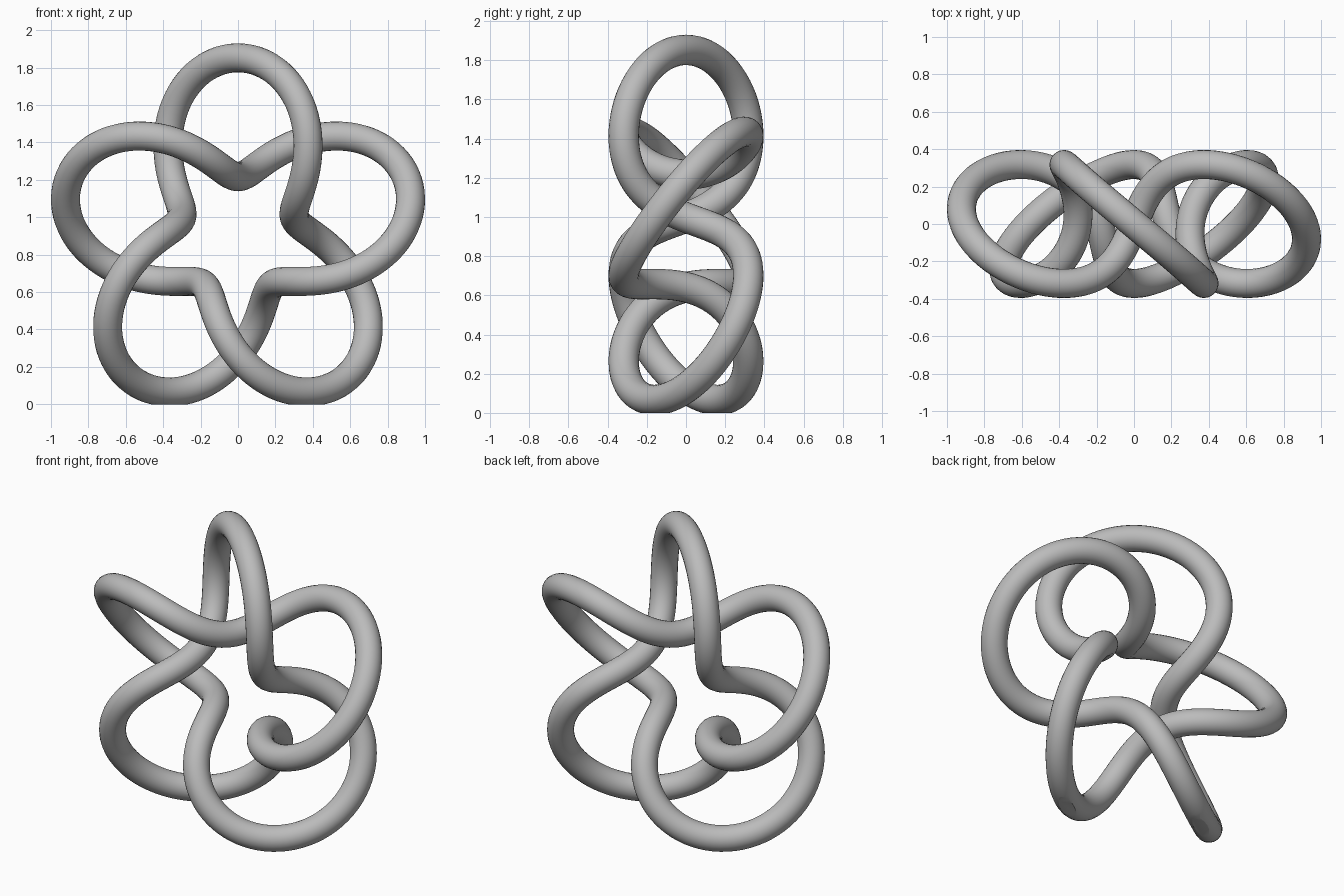
import bpy, bmesh
from math import cos, sin, pi

cube = bpy.data.objects.get("Cube")
if cube:
    bpy.data.objects.remove(cube)

RING, COIL, TUBE, CENTRE_Z = 0.636, 0.318, 0.0775, 0.8985
LOBES, TURNS, STEPS = 5, 2, 400

# Grey material
grey = bpy.data.materials.new("grey")
grey.use_nodes = True
colour = (0.5, 0.5, 0.5, 1)
grey.diffuse_color = colour
grey.node_tree.nodes["Principled BSDF"].inputs["Base Color"].default_value = colour

# Five-lobed knot path: two turns round the ring, five round its coil
curve = bpy.data.curves.new("knot_path", "CURVE")
curve.dimensions = "3D"
curve.bevel_depth = TUBE
curve.bevel_resolution = 10
spline = curve.splines.new("POLY")
spline.points.add(STEPS - 1)
spline.use_cyclic_u = True
for i, point in enumerate(spline.points):
    t = TURNS * 2 * pi * i / STEPS
    u = t * LOBES / TURNS
    r = RING + COIL * cos(u)
    angle = pi / 2 + t
    point.co = (r * cos(angle), COIL * sin(u), CENTRE_Z + r * sin(angle), 1)

path = bpy.data.objects.new("knot_path", curve)
bpy.context.collection.objects.link(path)
bpy.context.view_layer.update()
mesh = bpy.data.meshes.new_from_object(path.evaluated_get(bpy.context.evaluated_depsgraph_get()))
bpy.data.objects.remove(path)

# Trim the two bottom lobes flat so that the knot stands on the floor
bm = bmesh.new()
bm.from_mesh(mesh)
bmesh.ops.remove_doubles(bm, verts=bm.verts, dist=1e-5)
cut = bmesh.ops.bisect_plane(bm, geom=bm.verts[:] + bm.edges[:] + bm.faces[:],
                             plane_co=(0, 0, 0), plane_no=(0, 0, -1), clear_outer=True)
rim = [e for e in cut["geom_cut"] if isinstance(e, bmesh.types.BMEdge)]
bmesh.ops.holes_fill(bm, edges=rim, sides=0)
bmesh.ops.recalc_face_normals(bm, faces=bm.faces[:])
bm.to_mesh(mesh)
bm.free()

knot = bpy.data.objects.new("knot_tube", mesh)
bpy.context.collection.objects.link(knot)
mesh.materials.clear()
mesh.materials.append(grey)
for face in mesh.polygons:
    face.material_index = 0

# Smooth tube with sharp edges round the flat feet
bpy.ops.object.select_all(action="DESELECT")
knot.select_set(True)
bpy.context.view_layer.objects.active = knot
bpy.ops.object.shade_smooth_by_angle(angle=0.4)
